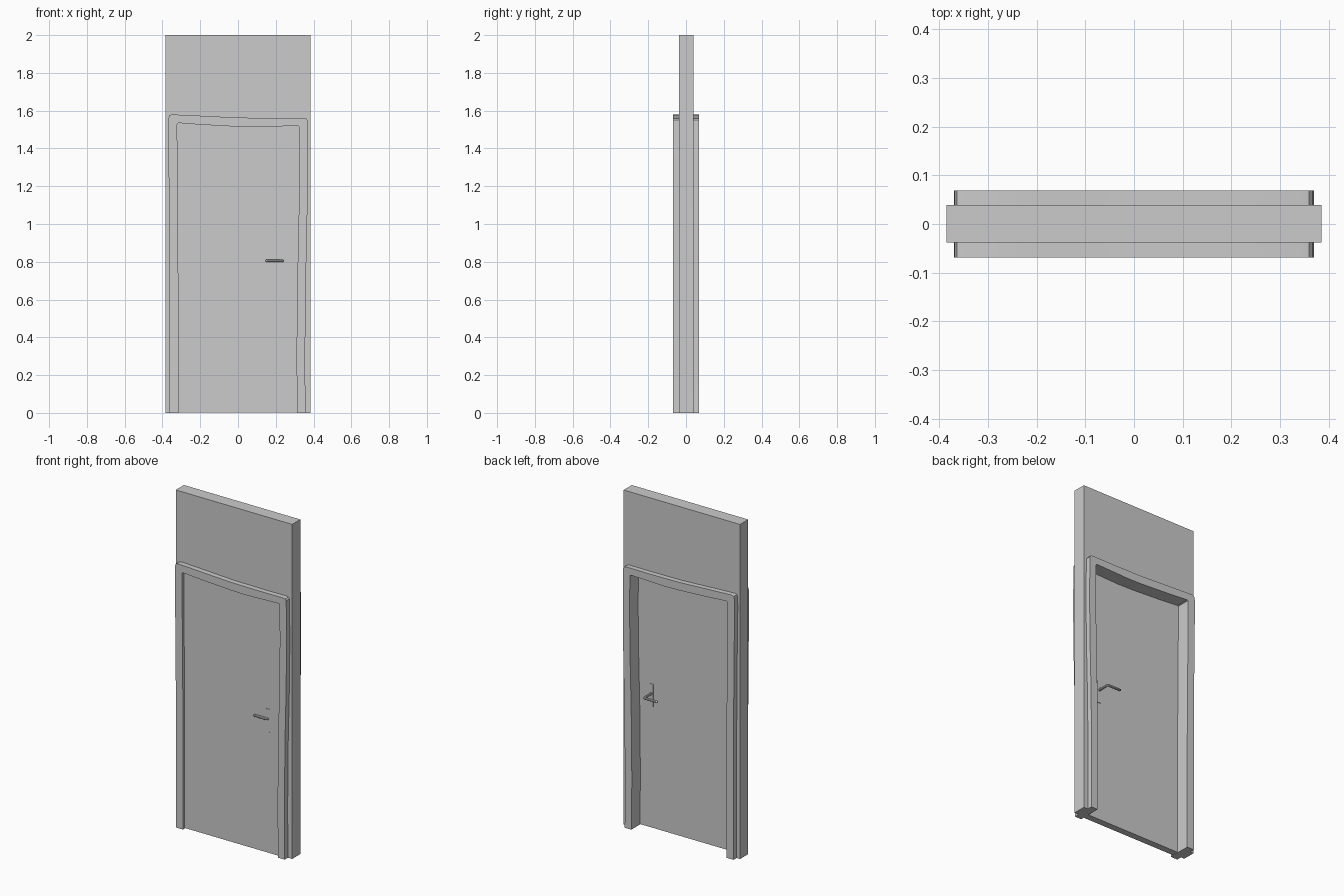
import bpy, bmesh

if "Cube" in bpy.data.objects:
    bpy.data.objects.remove(bpy.data.objects["Cube"])


def link(name, bm):
    bmesh.ops.recalc_face_normals(bm, faces=bm.faces)
    mesh = bpy.data.meshes.new(name)
    bm.to_mesh(mesh)
    bm.free()
    ob = bpy.data.objects.new(name, mesh)
    bpy.context.collection.objects.link(ob)
    return ob


def arch(name, outer, inner, y0, y1):
    """Solid band between two open outlines (x, z), extruded along y."""
    bm = bmesh.new()
    rows = [[bm.verts.new((x, y, z)) for x, z in line]
            for line, y in ((outer, y0), (inner, y0), (inner, y1), (outer, y1))]
    for a in range(4):
        r, s = rows[a], rows[(a + 1) % 4]
        for i in range(len(r) - 1):
            bm.faces.new((r[i], r[i + 1], s[i + 1], s[i]))
    for end in (0, -1):
        bm.faces.new([r[end] for r in rows])
    return link(name, bm)


def box(name, x0, x1, y0, y1, z0, z1, bevel=0.0):
    bm = bmesh.new()
    bmesh.ops.create_cube(bm, size=1)
    for v in bm.verts:
        v.co = ((x0 + x1) / 2 + v.co.x * (x1 - x0),
                (y0 + y1) / 2 + v.co.y * (y1 - y0),
                (z0 + z1) / 2 + v.co.z * (z1 - z0))
    if bevel:
        bmesh.ops.bevel(bm, geom=bm.edges[:], offset=bevel, segments=2, affect='EDGES')
    return link(name, bm)


def smooth(ob):
    bpy.ops.object.select_all(action='DESELECT')
    ob.select_set(True)
    bpy.context.view_layer.objects.active = ob
    bpy.ops.object.shade_smooth_by_angle()


def rod(name, pts, radius):
    """Round bar along a path, turned into a mesh."""
    cu = bpy.data.curves.new(name + "_path", 'CURVE')
    cu.dimensions = '3D'
    cu.bevel_depth = radius
    cu.bevel_resolution = 3
    cu.use_fill_caps = True
    sp = cu.splines.new('POLY')
    sp.points.add(len(pts) - 1)
    for p, (x, y, z, r) in zip(sp.points, pts):
        p.co = (x, y, z, 1)
        p.radius = r
    tmp = bpy.data.objects.new(name + "_path", cu)
    bpy.context.collection.objects.link(tmp)
    dg = bpy.context.evaluated_depsgraph_get()
    mesh = bpy.data.meshes.new_from_object(tmp.evaluated_get(dg))
    bpy.data.objects.remove(tmp)
    ob = bpy.data.objects.new(name, mesh)
    bpy.context.collection.objects.link(ob)
    smooth(ob)


# wall slab with a doorway
arch("wall",
     [(-.385, 0), (-.385, 2), (.385, 2), (.385, 0)],
     [(-.34, 0), (-.34, 1.55), (.34, 1.55), (.34, 0)], -.038, .039)

# slightly crooked door frame running through the wall
outer = [(-.362, 0), (-.362, .7), (-.366, 1.2), (-.37, 1.5), (-.369, 1.555), (-.364, 1.575),
         (-.35, 1.58), (-.2, 1.573), (0, 1.563), (.2, 1.561), (.345, 1.562), (.36, 1.559),
         (.367, 1.55), (.37, 1.3), (.366, 1.0), (.359, .7), (.355, .3), (.357, 0)]
inner = [(-.316, 0), (-.316, .7), (-.32, 1.2), (-.322, 1.5), (-.322, 1.525), (-.321, 1.532),
         (-.316, 1.535), (-.2, 1.526), (0, 1.515), (.1, 1.513), (.31, 1.52), (.32, 1.519),
         (.323, 1.515), (.325, 1.3), (.321, 1.0), (.314, .7), (.31, .3), (.313, 0)]
smooth(arch("door_frame", outer, inner, -.069, .069))

# door leaf, set near the front
FRONT, BACK = -.052, -.012
box("door_leaf", -.332, .335, FRONT, BACK, .003, 1.545)

# plates and lever handles on both faces
for side, face, s, reach in (("front", FRONT, -1, -.061), ("back", BACK, 1, .061)):
    ys = sorted((face - s * .002, face + s * .003))
    box(side + "_handle_plate", .222, .248, *ys, .726, .863, .001)
    z = .805
    rod(side + "_lever",
        [(.235, face - s * .002, z, 1), (.235, reach - s * .006, z, 1),
         (.233, reach - s * .002, z, 1), (.228, reach, z, 1),
         (.152, reach, z, 1), (.148, reach, z, .8), (.145, reach, z, .4)], .0075)
